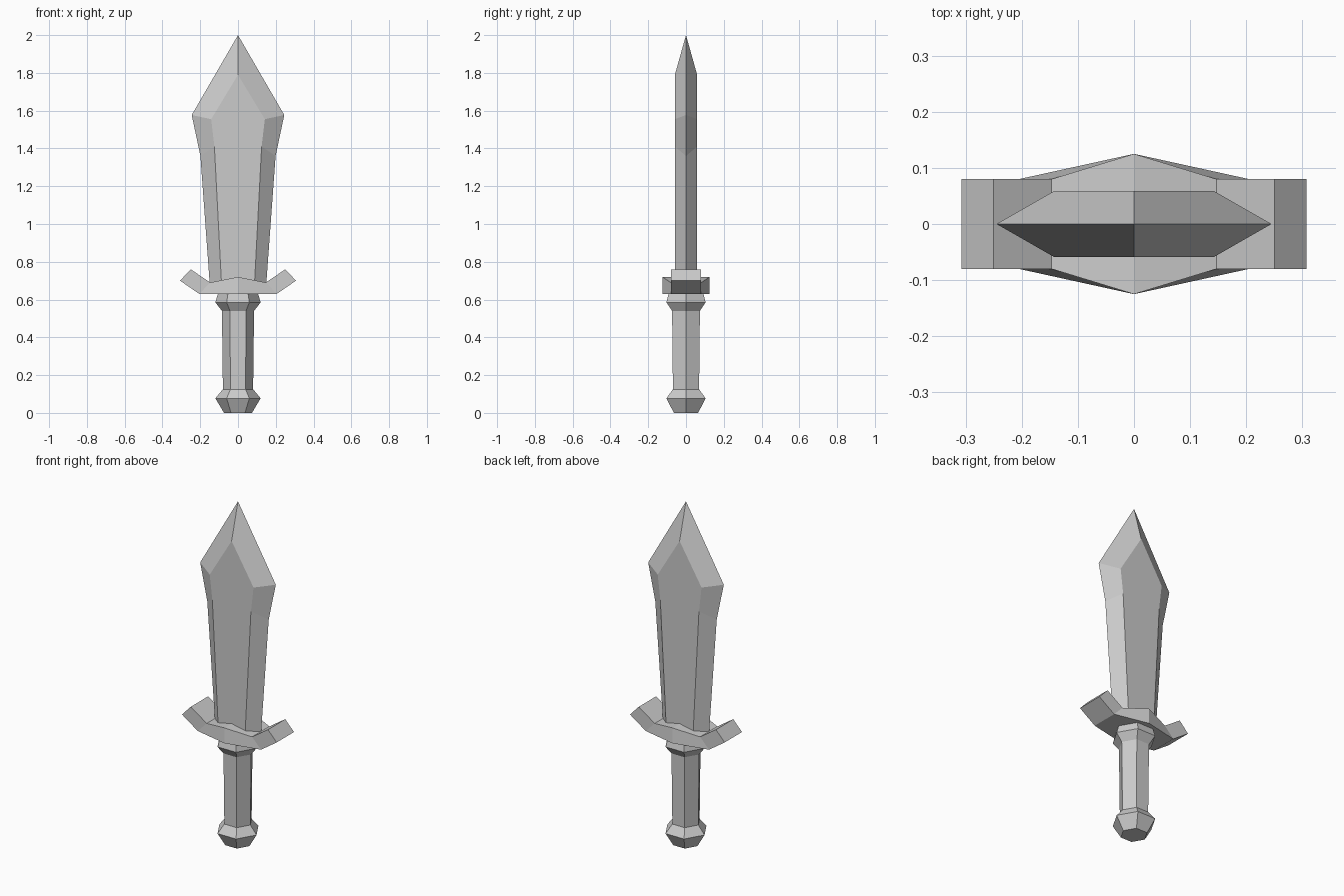
import bpy, math

if "Cube" in bpy.data.objects:
    bpy.data.objects.remove(bpy.data.objects["Cube"])


def make_object(name, verts, faces):
    mesh = bpy.data.meshes.new(name)
    mesh.from_pydata(verts, [], faces)
    mesh.update()
    obj = bpy.data.objects.new(name, mesh)
    bpy.context.collection.objects.link(obj)
    # consistent outward normals
    bpy.context.view_layer.objects.active = obj
    obj.select_set(True)
    bpy.ops.object.mode_set(mode='EDIT')
    bpy.ops.mesh.select_all(action='SELECT')
    bpy.ops.mesh.normals_make_consistent(inside=False)
    bpy.ops.object.mode_set(mode='OBJECT')
    obj.select_set(False)
    return obj


def hex_lathe(name, profile, sides=6):
    verts = [(r * math.cos(math.tau * i / sides), r * math.sin(math.tau * i / sides), z)
             for r, z in profile for i in range(sides)]
    faces = [list(range(sides)), list(range(len(verts) - sides, len(verts)))]
    for k in range(len(profile) - 1):
        for i in range(sides):
            j = (i + 1) % sides
            a, b = k * sides, (k + 1) * sides
            faces.append([a + i, a + j, b + j, b + i])
    return make_object(name, verts, faces)


# Handle with pommel and collar, six sided
hex_lathe("handle", [(0.074, 0), (0.12, 0.077), (0.08, 0.125),
                     (0.085, 0.54), (0.12, 0.585), (0.106, 0.632)])

# Crossguard: upturned outline, bulging at the middle of front and back
right = [(0.205, 0.63), (0.307, 0.70), (0.25, 0.76), (0.147, 0.69)]
outline = [(0, 0.63)] + right + [(0, 0.72)] + [(-x, z) for x, z in reversed(right)]
n = len(outline)
verts = [(x, s * (0.125 if x == 0 else 0.08), z) for s in (-1, 1) for x, z in outline]
faces = [[i, (i + 1) % n, n + (i + 1) % n, n + i] for i in range(n)]
for o in (0, n):
    for quad in ([0, 1, 4, 5], [1, 2, 3, 4], [0, 5, 6, 9], [6, 7, 8, 9]):
        faces.append([o + i for i in quad])
make_object("crossguard", verts, faces)

# Blade: sharp outer edge at y = 0, flat raised panel on each side
edge = [(0.148, 0.66), (0.199, 1.36), (0.245, 1.577)]
panel = [(0.086, 0.66), (0.125, 1.41), (0.142, 1.555)]


def loop(half, tip):
    return half + [(0, tip)] + [(-x, z) for x, z in reversed(half)]


outer, inner = loop(edge, 2.0), loop(panel, 1.79)
m = len(outer)
verts = [(x, 0, z) for x, z in outer]
verts += [(x, s * 0.059, z) for s in (-1, 1) for x, z in inner]
faces = [[0, m, 2 * m - 1, m - 1, 3 * m - 1, 2 * m]]
for o in (m, 2 * m):
    faces.append([o + i for i in range(m)])
    faces += [[i, i + 1, o + i + 1, o + i] for i in range(m - 1)]
make_object("blade", verts, faces)
